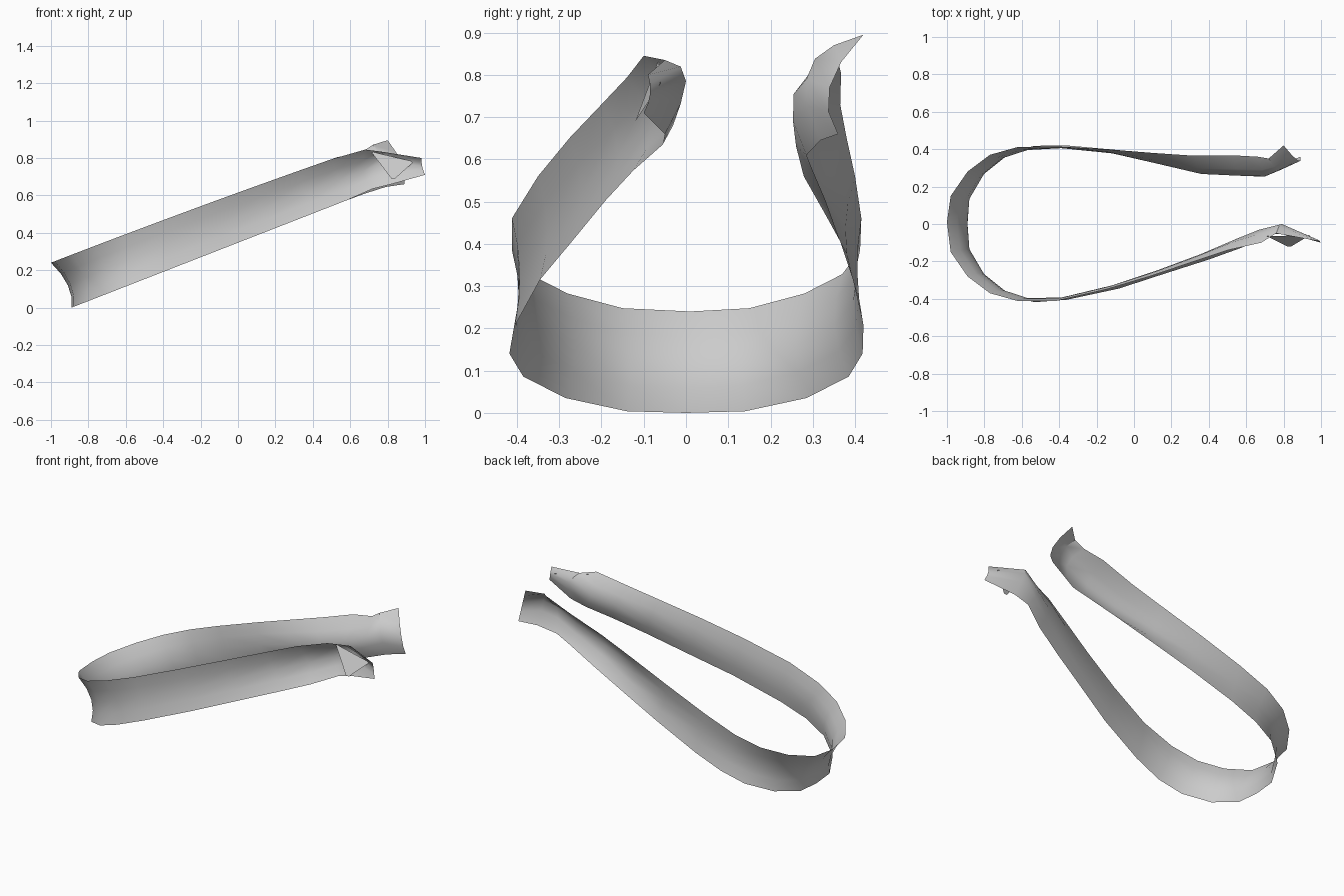
import bpy, bmesh
from mathutils import Vector as V


def section(xt, yt, xb, yb, bulge):
    """Top, middle and bottom point of the band; both edges rise along x."""
    top = V((xt, yt, 0.24 + 0.363 * (xt + 1) + 0.012 * (1 - xt * xt)))
    bot = V((xb, yb, 0.39 * (xb + 0.89)))
    mid = (top + bot) / 2
    centre = V((max(mid.x, -0.5), 0, mid.z))
    return top, mid + (centre - mid).normalized() * bulge, bot


def across(top, mid, bot, n=4):
    """Smooth curve through the three points of a section."""
    ctrl = 2 * mid - (top + bot) / 2
    return [top * (1 - t) ** 2 + ctrl * 2 * t * (1 - t) + bot * t * t
            for t in [i / n for i in range(n + 1)]]


def sheet(name, rows):
    bm = bmesh.new()
    grid = [[bm.verts.new(p) for p in r] for r in rows]
    for a, b in zip(grid, grid[1:]):
        for i in range(len(a) - 1):
            bm.faces.new((a[i], a[i + 1], b[i + 1], b[i]))
    me = bpy.data.meshes.new(name)
    bm.to_mesh(me)
    bm.free()
    ob = bpy.data.objects.new(name, me)
    bpy.context.collection.objects.link(ob)
    bpy.context.view_layer.objects.active = ob
    ob.select_set(True)
    bpy.ops.object.shade_smooth_by_angle(angle=0.6)
    ob.select_set(False)


# rounded bend, one half (x top, y top, x bottom, y bottom, inward bulge)
bend = [(-0.98, 0.15, -0.88, 0.14, 0.035), (-0.89, 0.28, -0.80, 0.285, 0.035),
        (-0.77, 0.37, -0.67, 0.385, 0.03), (-0.62, 0.412, -0.53, 0.418, 0.02)]
# the two arms
front = [(-0.42, -0.412, -0.36, -0.405, 0.015), (-0.15, -0.35, -0.08, -0.345, 0.02),
         (0.10, -0.275, 0.15, -0.27, 0.025), (0.32, -0.20, 0.40, -0.19, 0.035),
         (0.50, -0.14, 0.58, -0.125, 0.05)]
back = [(-0.42, 0.415, -0.36, 0.42, 0.012), (-0.15, 0.40, -0.08, 0.395, 0.02),
        (0.10, 0.38, 0.15, 0.365, 0.05), (0.32, 0.365, 0.40, 0.33, 0.08),
        (0.53, 0.367, 0.58, 0.30, 0.075)]
# crumpled, flared ends (top, middle, bottom)
front_end = [((0.68, -0.10, 0.845), (0.67, -0.03, 0.73), (0.72, -0.055, 0.635)),
             ((0.76, -0.05, 0.835), (0.79, 0.0, 0.785), (0.82, -0.05, 0.66)),
             ((0.98, -0.09, 0.80), (0.985, -0.085, 0.755), (1.0, -0.10, 0.71))]
back_end = [((0.66, 0.36, 0.83), (0.70, 0.255, 0.755), (0.68, 0.285, 0.61)),
            ((0.72, 0.35, 0.87), (0.77, 0.285, 0.79), (0.79, 0.318, 0.645)),
            ((0.80, 0.42, 0.895), (0.875, 0.34, 0.77), (0.89, 0.36, 0.66))]

mirrored = [(a, -b, c, -d, e) for a, b, c, d, e in bend]
path = front[::-1] + mirrored[::-1] + [(-1, 0.01, -0.89, 0, 0.035)] + bend + back
sections = ([tuple(map(V, s)) for s in front_end[::-1]]
            + [section(*s) for s in path]
            + [tuple(map(V, s)) for s in back_end])
sheet("strap_band", [across(*s) for s in sections])

# small folded flap at the front arm's end
sheet("folded_flap", [[V((0.71, -0.065, 0.835)), V((0.94, -0.06, 0.78))],
                      [V((0.82, -0.12, 0.69)), V((0.84, -0.12, 0.69))]])
